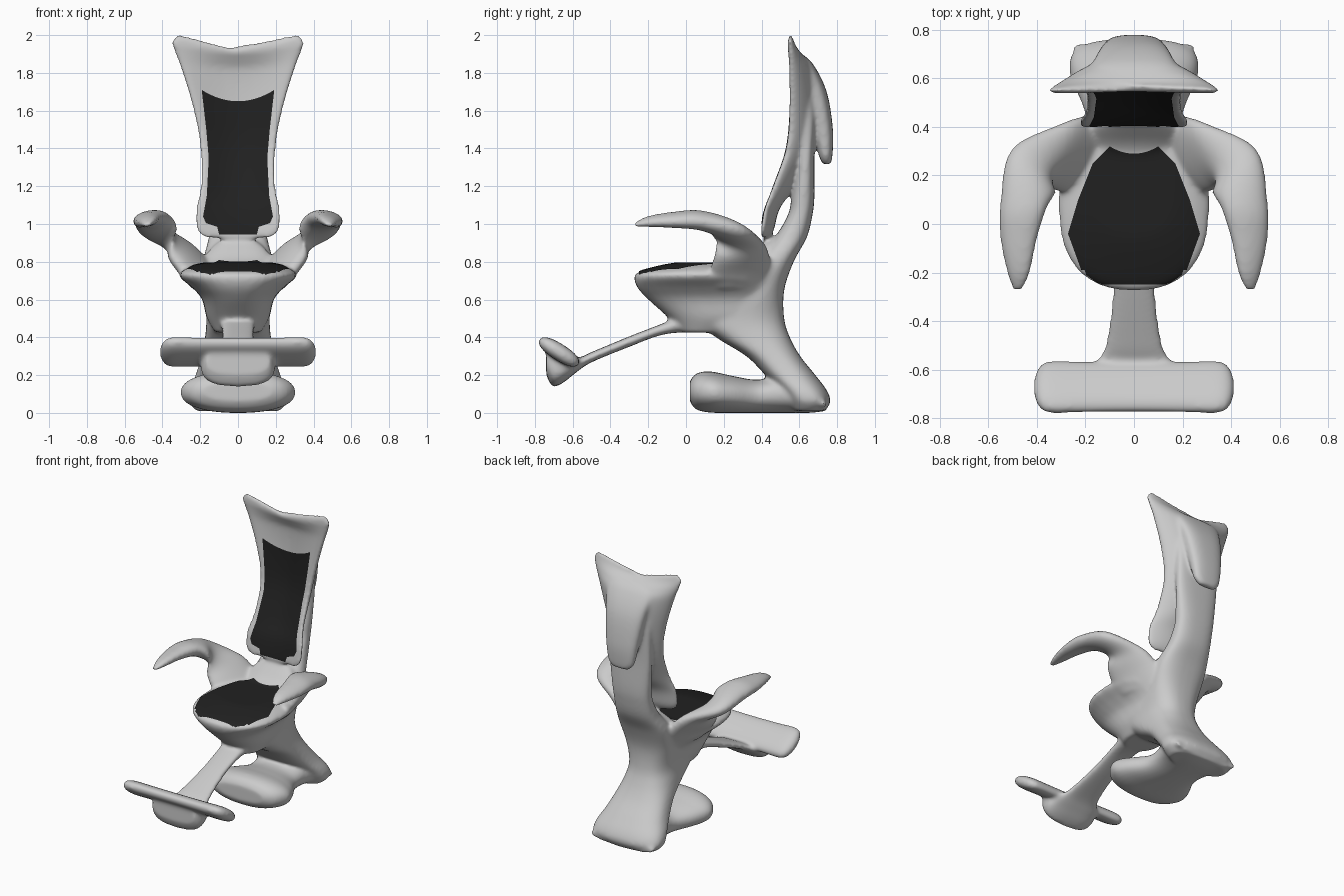
import bpy, bmesh, math
from mathutils import Vector
from mathutils.bvhtree import BVHTree

if "Cube" in bpy.data.objects:
    bpy.data.objects.remove(bpy.data.objects["Cube"])

bm = bmesh.new()
N = 32


def catmull(a, b, c, d, t):
    return 0.5 * (2*b + (c-a)*t + (2*a-5*b+4*c-d)*t*t + (3*b-a-3*c+d)*t**3)


def spow(v, p):
    return math.copysign(abs(v)**p, v)


def loft(sections, p=0.75, mirror=False, steps=5):
    """Smooth closed loft. Section = centre, half width U, half thickness V, bow B."""
    secs = [tuple(Vector(v) for v in (s if len(s) == 4 else (*s, (0, 0, 0)))) for s in sections]
    n = len(secs)
    frames = []
    for i in range(n - 1):
        q = [secs[max(i-1, 0)], secs[i], secs[i+1], secs[min(i+2, n-1)]]
        for k in range(steps):
            frames.append([catmull(*(s[j] for s in q), k/steps) for j in range(4)])
    frames.append(secs[-1])
    for side in ((1, -1) if mirror else (1,)):
        rings = []
        for c, u, v, b in frames:
            ring = []
            for k in range(N):
                a = 2*math.pi*k/N
                x, y = spow(math.cos(a), p), spow(math.sin(a), p)
                pt = c + u*x + v*y + b*x*x
                ring.append(bm.verts.new((side*pt.x, pt.y, pt.z)))
            rings.append(ring)
        for r, s in zip(rings, rings[1:]):
            for k in range(N):
                bm.faces.new((r[k], r[(k+1) % N], s[(k+1) % N], s[k]))
        bm.faces.new(rings[0][::-1])
        bm.faces.new(rings[-1])


def up(z, y0, y1, w):
    return (0, (y0+y1)/2, z), (w, 0, 0), (0, (y1-y0)/2, 0)


def along(y, z0, z1, w):
    return (0, y, (z0+z1)/2), (w, 0, 0), (0, 0, (z1-z0)/2)


# spine, flaring into the heel
loft([up(*s) for s in (
    (.01, .56, .735, .22), (.06, .54, .765, .265), (.12, .5, .745, .26), (.2, .42, .685, .225),
    (.3, .32, .605, .195), (.4, .16, .55, .175), (.5, .05, .52, .168), (.65, .22, .52, .18),
    (.8, .36, .57, .185), (.93, .47, .64, .155), (1.05, .54, .67, .145), (1.15, .56, .68, .15),
    (1.35, .59, .68, .165), (1.55, .6, .69, .17), (1.7, .6, .68, .17))])

# seat body, wide on top and narrow below
loft([up(*s) for s in (
    (.425, -.03, .25, .12), (.5, -.09, .45, .165), (.6, -.2, .48, .19), (.66, -.255, .47, .24),
    (.715, -.275, .44, .305), (.745, -.25, .42, .305), (.775, -.14, .4, .25),
    (.79, -.06, .36, .18))], .8)

# rise behind the seat
loft([along(*s) for s in (
    (.22, .6, .76, .16), (.32, .6, .81, .2), (.39, .6, .88, .2), (.43, .6, .92, .17),
    (.5, .6, .935, .14))])

# foot with flared front lobes
loft([along(*s) for s in (
    (.02, .06, .17, .19), (.05, .02, .205, .25), (.1, .005, .22, .29), (.16, 0, .215, .305),
    (.25, 0, .195, .27), (.38, 0, .175, .2), (.5, 0, .2, .2), (.65, 0, .16, .25),
    (.74, .01, .08, .25))], .88)

# backrest panel: z, y, half width, half thickness, forward bow, raised corners
loft([((0, y, z), (w, 0, 0), (0, t, 0), (0, b, h)) for z, y, w, t, b, h in (
    (.925, .425, .17, .016, -.02, 0), (.97, .44, .22, .026, -.035, 0),
    (1.08, .47, .225, .026, -.05, 0), (1.2, .54, .2, .036, -.075, 0),
    (1.4, .62, .2, .05, -.08, 0), (1.6, .645, .235, .055, -.085, 0),
    (1.8, .64, .297, .053, -.08, .01), (1.87, .605, .335, .042, -.05, .035),
    (1.905, .575, .352, .03, -.025, .06), (1.925, .56, .32, .018, -.008, .085))], .82)

# tongue behind the head
loft([up(*s) for s in (
    (1.315, .725, .765, .06), (1.36, .705, .775, .1), (1.5, .67, .778, .125),
    (1.7, .62, .745, .155), (1.85, .58, .67, .18), (1.915, .55, .59, .15))])

# arms, sweeping back into the spine
loft([
    ((.48, -.275, .995), (.02, 0, -.005), (0, 0, .01)),
    ((.476, -.2, 1.013), (.047, 0, -.015), (.01, 0, .025)),
    ((.475, -.06, 1.022), (.075, 0, -.02), (.015, 0, .038)),
    ((.454, .08, 1.018), (.095, .01, -.02), (.02, 0, .05)),
    ((.412, .22, .965), (.09, .085, -.02), (.02, .03, .055)),
    ((.325, .285, .875), (-.025, .13, .01), (-.04, .02, .045)),
    ((.245, .29, .785), (-.055, .16, .02), (-.045, 0, .04)),
    ((.17, .3, .7), (-.05, .17, .02), (-.05, 0, .04))], .95, mirror=True)

# footrest stem and shield
loft([along(*s) for s in (
    (-.74, .2, .34, .17), (-.705, .14, .345, .19), (-.65, .16, .325, .195), (-.58, .215, .29, .165),
    (-.5, .268, .322, .12), (-.3, .35, .405, .09), (-.12, .415, .475, .088), (.06, .43, .55, .1))])

# footrest bar with rounded ends
bar = ((.412, .3), (.402, .6), (.38, .88), (.335, 1), (.2, .97))
loft([((x, -.672, .322), (0, .105*k, -.066*k), (0, .022*k, .038*k))
      for x, k in [(-x, k) for x, k in bar] + [(0, .95)] + list(bar[::-1])], .85)

bmesh.ops.recalc_face_normals(bm, faces=bm.faces)
mesh = bpy.data.meshes.new("chair_frame")
bm.to_mesh(mesh)
bm.free()
frame = bpy.data.objects.new("chair_frame", mesh)
bpy.context.collection.objects.link(frame)

# fuse the parts into one flowing skin
rm = frame.modifiers.new("fuse", 'REMESH')
rm.mode = 'VOXEL'
rm.voxel_size = 0.01
rm.use_smooth_shade = True
sm = frame.modifiers.new("soften", 'SMOOTH')
sm.factor = 0.5
sm.iterations = 18
bpy.context.view_layer.update()
bvh = BVHTree.FromObject(frame, bpy.context.evaluated_depsgraph_get())

black = bpy.data.materials.new("black_pad")
black.diffuse_color = (0.015, 0.015, 0.015, 1)
black.use_nodes = True
black.node_tree.nodes["Principled BSDF"].inputs["Base Color"].default_value = black.diffuse_color


def pad(name, rows, to_ray, direction, notch, reach, cols=32, steps=8):
    """Black upholstery patch draped on the frame; rows are (position, half width)."""
    pb = bmesh.new()
    d = Vector(direction)
    lines = []
    for (a, wa), (b, wb) in zip(rows, rows[1:]):
        lines += [(a+(b-a)*k/steps, wa+(wb-wa)*k/steps) for k in range(steps)]
    lines.append(rows[-1])
    lo, hi = rows[0][0], rows[-1][0]
    grid = []
    for v, w in lines:
        line = []
        for i in range(cols + 1):
            u = 2*i/cols - 1
            vv = v - notch*(1-u*u)*((v-lo)/(hi-lo))**3
            hit, _, _, dist = bvh.ray_cast(to_ray(u*w, vv), d)
            line.append(pb.verts.new(hit - d*.006) if hit and dist < reach else None)
        grid.append(line)
    for r, s in zip(grid, grid[1:]):
        for i in range(cols):
            q = (r[i], r[i+1], s[i+1], s[i])
            if all(q):
                pb.faces.new(q).smooth = True
    bmesh.ops.recalc_face_normals(pb, faces=pb.faces)
    if sum((f.normal.dot(d) for f in pb.faces)) > 0:
        bmesh.ops.reverse_faces(pb, faces=pb.faces)
    me = bpy.data.meshes.new(name)
    pb.to_mesh(me)
    pb.free()
    me.materials.append(black)
    bpy.context.collection.objects.link(bpy.data.objects.new(name, me))


pad("seat_pad", ((-.25, .15), (-.21, .21), (-.04, .272), (.1, .23), (.25, .17), (.32, .1)),
    lambda x, y: Vector((x, y, 1.0)), (0, 0, -1), .03, .32)
pad("back_pad", ((.945, .1), (.985, .11), (1.005, .17), (1.04, .185), (1.15, .165), (1.35, .155),
                 (1.5, .168), (1.71, .192)),
    lambda x, z: Vector((x, .25, z)), (0, 1, 0), .06, .5)
